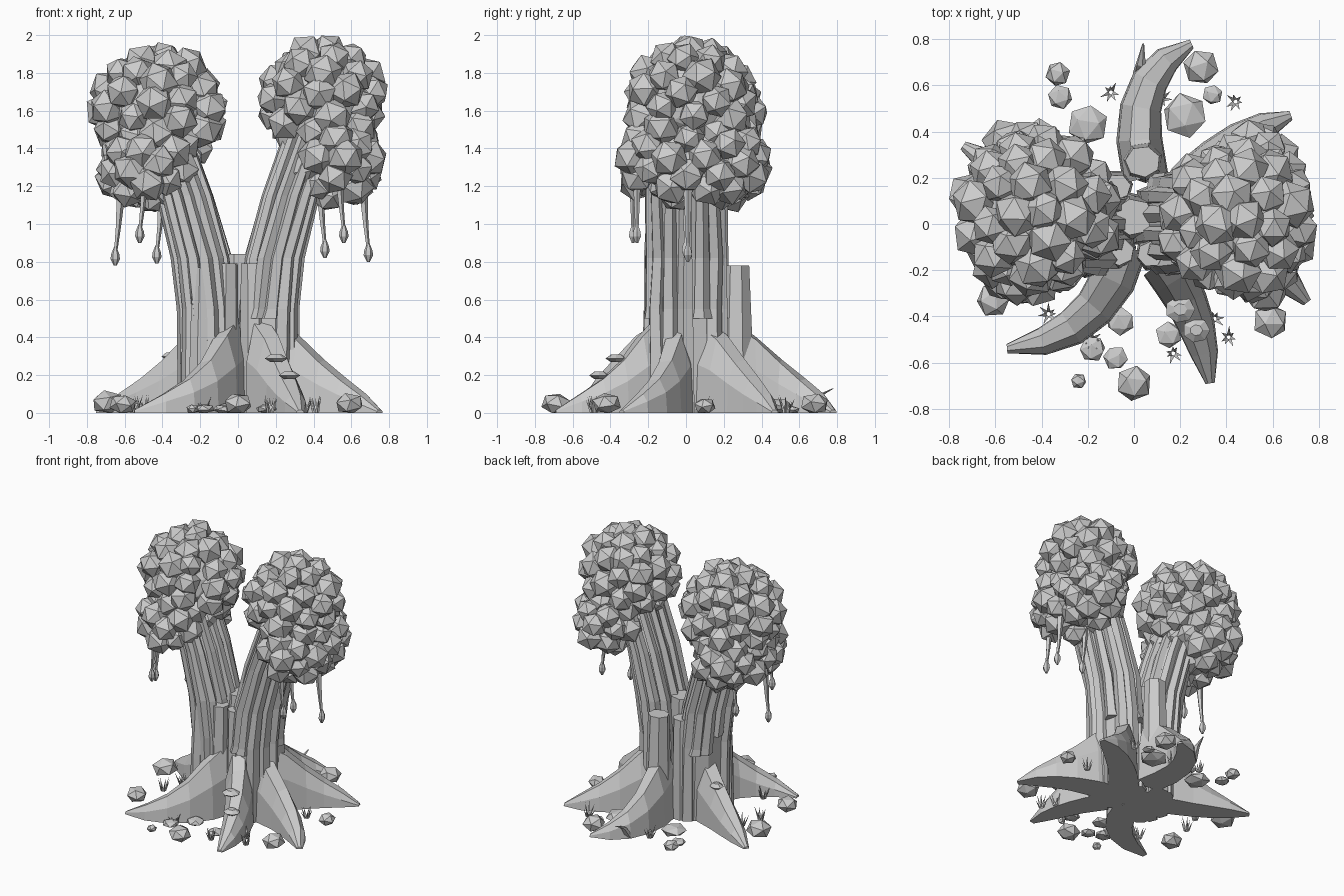
import bpy, bmesh, math, random
from mathutils import Vector, Matrix, Euler

random.seed(4)
cube = bpy.data.objects.get("Cube")
if cube:
    bpy.data.objects.remove(cube, do_unlink=True)

grey = bpy.data.materials.new("plain_grey")
grey.use_nodes = True
grey.diffuse_color = (0.6, 0.6, 0.6, 1)
grey.node_tree.nodes["Principled BSDF"].inputs["Base Color"].default_value = (0.6, 0.6, 0.6, 1)


def finish(name, bm):
    bmesh.ops.recalc_face_normals(bm, faces=bm.faces[:])
    mesh = bpy.data.meshes.new(name)
    bm.to_mesh(mesh)
    bm.free()
    mesh.materials.append(grey)
    obj = bpy.data.objects.new(name, mesh)
    bpy.context.collection.objects.link(obj)
    return obj


def skin(bm, rings):
    """Bridge matching rings of points and cap both ends."""
    loops = [[bm.verts.new(p) for p in ring] for ring in rings]
    n = len(loops[0])
    for a, b in zip(loops, loops[1:]):
        for i in range(n):
            j = (i + 1) % n
            bm.faces.new((a[i], a[j], b[j], b[i]))
    bm.faces.new(loops[0][::-1])
    bm.faces.new(loops[-1])


def tube(bm, path, sizes, sides=6, turn=0.0):
    """Upright tube: horizontal rings with (x, y) radii along a path."""
    rings = []
    for p, (rx, ry) in zip(path, sizes):
        angles = [turn + math.tau * i / sides for i in range(sides)]
        rings.append([(p[0] + rx * math.cos(a), p[1] + ry * math.sin(a), p[2]) for a in angles])
    skin(bm, rings)


def ico(bm, centre, scale, level=1, spin=True):
    rot = Euler([random.uniform(0, 6) for _ in range(3)]) if spin else Euler()
    m = Matrix.Translation(centre) @ Matrix.Diagonal((*scale, 1)) @ rot.to_matrix().to_4x4()
    return bmesh.ops.create_icosphere(bm, subdivisions=level, radius=1, matrix=m)["verts"]


# Leaning trunks, each a core wrapped in ribs of bark
LEAN = [(0, 0.15), (0.55, 0.16), (0.82, 0.19), (1.15, 0.28), (1.55, 0.42)]
for side, label in ((-1, "right"), (1, "left")):
    path = [(side * x, 0, z) for z, x in LEAN]
    bm = bmesh.new()
    tube(bm, path, [(0.13, 0.19), (0.13, 0.18), (0.13, 0.17), (0.13, 0.18), (0.1, 0.16)], 10)
    finish(label + "_trunk", bm)
    bm = bmesh.new()
    ribs = 13
    for k in range(ribs):
        a = math.tau * k / ribs
        start = random.choice((0, 0, 0.5, 0.62))
        rib_path, sizes = [], []
        for i, (z, x) in enumerate(LEAN):
            if z < start and LEAN[i + 1][0] <= start:
                continue
            out = random.uniform(0.95, 1.06)
            rib_path.append((side * x + 0.125 * out * math.cos(a), 0.18 * out * math.sin(a), max(z, start)))
            w = 0.055 - 0.018 * z
            sizes.append((w, w))
        tube(bm, rib_path, sizes, 5, a + random.random())
    finish(label + "_trunk_bark", bm)

# Broken stumps around the fork
bm = bmesh.new()
for x, y, r, top in ((0.08, -0.13, 0.07, 0.79), (-0.07, -0.12, 0.075, 0.79), (-0.2, -0.17, 0.06, 0.77),
                     (0.04, 0.27, 0.085, 0.78), (-0.08, 0.16, 0.07, 0.74), (0, 0.03, 0.1, 0.84)):
    tube(bm, [(x, y, 0), (x, y, top / 2), (x * 0.95, y, top)], [(r * 1.1, r * 1.1), (r, r), (r * 0.9, r * 0.8)], 7, x * 9)
finish("broken_stumps", bm)

# Buttress roots: start, bend and tip on the ground
ROOTS = {
    "back": ((0.05, 0.2), (-0.06, 0.64), (0.25, 0.78)),
    "front_right": ((-0.04, -0.1), (-0.14, -0.5), (-0.55, -0.54)),
    "front_left": ((0.12, -0.16), (0.28, -0.36), (0.33, -0.69)),
    "back_right": ((-0.14, 0.04), (-0.45, 0.14), (-0.74, 0.34)),
    "back_left": ((0.16, 0.08), (0.4, 0.38), (0.68, 0.47)),
    "side_left": ((0.17, -0.04), (0.55, -0.08), (0.75, -0.34)),
}
SHAPE = [(0.5, 0.1), (0.41, 0.1), (0.28, 0.09), (0.18, 0.08), (0.1, 0.06), (0.015, 0.02)]
for name, pts in ROOTS.items():
    a, b, c = (Vector(p) for p in pts)
    rings = []
    for i, (height, width) in enumerate(SHAPE):
        t = i / (len(SHAPE) - 1)
        p = a.lerp(b, t).lerp(b.lerp(c, t), t)
        d = (b - a).lerp(c - b, t).normalized()
        s = Vector((-d.y, d.x)) * width
        rings.append([(p.x + s.x * u, p.y + s.y * u, height * v)
                      for u, v in ((-1, 0), (-0.95, 0.55), (-0.45, 0.95), (0.4, 1), (0.9, 0.6), (1, 0))])
    bm = bmesh.new()
    skin(bm, rings)
    finish(name + "_root", bm)


# Canopies: balls of leaves spread over overlapping lobes
def inside(p, lobe, grow):
    c, r = lobe
    return sum(((p[i] - c[i]) / (r[i] * grow)) ** 2 for i in range(3)) < 1


CANOPIES = {
    "right": [((-0.42, 0.06, 1.6), (0.37, 0.38, 0.36)), ((-0.47, 0.05, 1.31), (0.29, 0.43, 0.27))],
    "left": [((0.45, 0.02, 1.65), (0.36, 0.36, 0.345)), ((0.52, 0.04, 1.34), (0.27, 0.43, 0.28))],
}
for name, lobes in CANOPIES.items():
    core, balls = bmesh.new(), bmesh.new()
    placed = []
    for lobe in lobes:
        c, r = lobe
        ico(core, c, [v - 0.1 for v in r], 2)
        count = 170
        for i in range(count):
            h = 1 - 2 * (i + 0.5) / count
            a = i * math.pi * (3 - math.sqrt(5))
            flat = math.sqrt(1 - h * h)
            n = (flat * math.cos(a), flat * math.sin(a), h)
            lift = random.uniform(0.075, 0.105)
            p = Vector([c[k] + n[k] * (r[k] - lift) for k in range(3)])
            if any(inside(p, o, 0.7) for o in lobes if o is not lobe):
                continue
            if all((p - q).length > 0.105 for q in placed):
                placed.append(p)
                s = random.uniform(0.085, 0.108)
                ico(balls, p, (s, s, s))
    finish(name + "_canopy_core", core)
    finish(name + "_canopy_leaves", balls)

# Hanging vines with buds
bm = bmesh.new()
for x, y, low in ((-0.65, -0.05, 0.78), (-0.52, -0.28, 0.9), (-0.43, 0.02, 0.79),
                  (0.46, 0.0, 0.82), (0.56, -0.26, 0.9), (0.69, 0.01, 0.8)):
    shift = 0.03 * (1 if x < 0 else -1)
    tube(bm, [(x, y, low + 0.06), (x + shift / 2, y, low + 0.2), (x + shift, y, low + 0.4)],
         [(0.009, 0.009), (0.015, 0.015), (0.026, 0.026)], 5)
    tube(bm, [(x, y, low + z) for z in (0, 0.035, 0.06, 0.1)],
         [(w, w) for w in (0.008, 0.025, 0.022, 0.006)], 6)
finish("hanging_vines", bm)

# Rocks resting on the ground
bm = bmesh.new()
for x, y, r in ((0.29, 0.68, 0.08), (0.34, 0.56, 0.045), (0.22, 0.47, 0.1), (-0.2, 0.43, 0.09),
                (-0.33, 0.65, 0.055), (-0.32, 0.55, 0.055), (-0.61, -0.33, 0.075), (0.59, -0.42, 0.08),
                (-0.06, -0.42, 0.065), (-0.08, -0.58, 0.055), (-0.18, -0.54, 0.06), (0, -0.69, 0.08),
                (-0.24, -0.68, 0.035), (0.15, -0.48, 0.06), (-0.69, 0.12, 0.09), (0.67, 0.1, 0.06)):
    high = r * (0.45 if abs(y) < 0.6 and abs(x) < 0.5 else 0.75)
    for v in ico(bm, (x, y, high * 0.8), (r, r, high)):
        v.co.z = max(v.co.z, 0)
finish("rocks", bm)

# Shelf mushrooms on the roots
bm = bmesh.new()
for x, y, z, r in ((0.2, -0.37, 0.27, 0.065), (0.27, -0.46, 0.18, 0.06), (-0.36, 0.15, 0.28, 0.05)):
    tube(bm, [(x, y, z), (x, y, z + 0.018), (x, y, z + 0.04)],
         [(r * 0.5, r * 0.45), (r, r * 0.9), (r * 0.45, r * 0.4)], 7)
finish("shelf_mushrooms", bm)

# Grass tufts of thin pointed blades
bm = bmesh.new()
for x, y in ((-0.1, 0.57), (0.12, 0.54), (0.44, 0.53), (0.35, -0.41), (0.41, -0.49), (0.17, -0.56),
             (-0.18, -0.5), (-0.37, -0.39), (0.5, 0.1), (-0.5, 0.05), (-0.55, -0.1)):
    for k in range(7):
        a = math.tau * k / 7 + random.uniform(-0.3, 0.3)
        d = Vector((math.cos(a), math.sin(a), 0))
        s = Vector((-d.y, d.x, 0)) * 0.009
        foot = Vector((x, y, 0)) + d * 0.008
        tip = foot + d * random.uniform(0.02, 0.045) + Vector((0, 0, random.uniform(0.05, 0.1)))
        base = [bm.verts.new(q) for q in (foot - s, foot + s, foot + d * 0.012)]
        top = bm.verts.new(tip)
        for i in range(3):
            bm.faces.new((base[i], base[(i + 1) % 3], top))
finish("grass_tufts", bm)

# Small thorn beside the back root
bm = bmesh.new()
tube(bm, [(0.02, 0.64, 0), (0.03, 0.7, 0.09), (0.04, 0.78, 0.13)], [(0.03, 0.03), (0.02, 0.02), (0.004, 0.004)], 5)
finish("root_thorn", bm)
